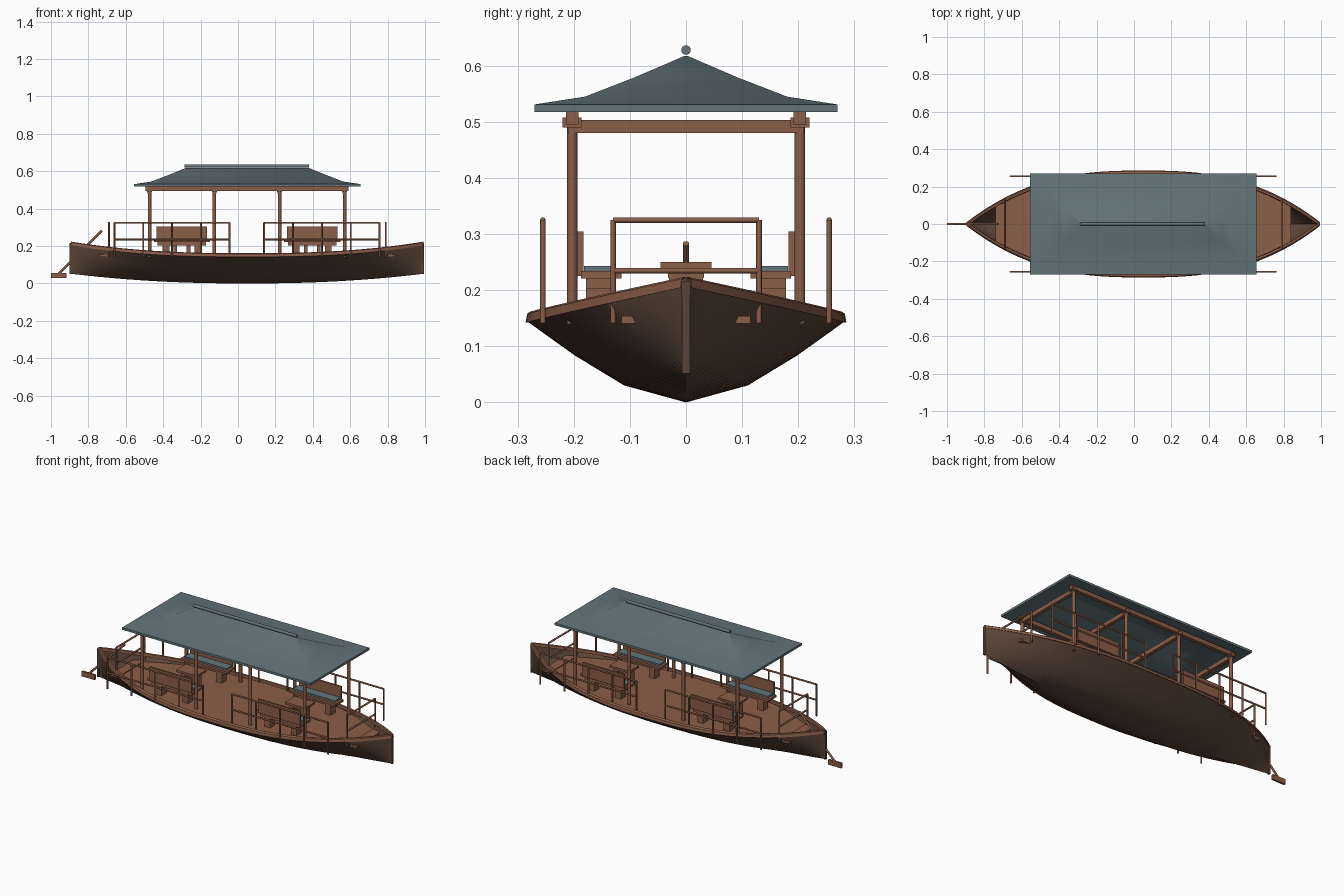
import bpy, bmesh, math
from mathutils import Vector

if "Cube" in bpy.data.objects:
    bpy.data.objects.remove(bpy.data.objects["Cube"])

def material(name, col):
    m = bpy.data.materials.new(name)
    m.diffuse_color = (*col, 1)
    m.use_nodes = True
    m.node_tree.nodes["Principled BSDF"].inputs["Base Color"].default_value = m.diffuse_color
    return m

WOOD = material("warm_wood", (0.26, 0.112, 0.065))
DARK = material("dark_hull_wood", (0.107, 0.060, 0.039))
SLATE = material("slate_blue", (0.127, 0.178, 0.195))

def finish(name, bm, mat, smooth=None):
    bmesh.ops.recalc_face_normals(bm, faces=bm.faces)
    me = bpy.data.meshes.new(name)
    bm.to_mesh(me)
    bm.free()
    me.materials.append(mat)
    ob = bpy.data.objects.new(name, me)
    bpy.context.collection.objects.link(ob)
    if smooth:
        bpy.ops.object.select_all(action='DESELECT')
        ob.select_set(True)
        bpy.context.view_layer.objects.active = ob
        bpy.ops.object.shade_smooth_by_angle(angle=math.radians(smooth))
    return ob

def add_box(bm, x, y, z):
    """Box from three (min, max) ranges."""
    vs = bmesh.ops.create_cube(bm, size=1)["verts"]
    for v in vs:
        v.co = [r[0] + (c + 0.5) * (r[1] - r[0]) for r, c in zip((x, y, z), v.co)]

def add_rod(bm, a, b, r, sides=10):
    a, b = Vector(a), Vector(b)
    d = b - a
    vs = bmesh.ops.create_cone(bm, segments=sides, radius1=r, radius2=r,
                               depth=d.length, cap_ends=True)["verts"]
    q = d.to_track_quat('Z', 'Y')
    for v in vs:
        v.co = q @ v.co + (a + b) / 2

def loft(bm, rows, closed=False):
    """Skin consecutive rows of points; returns vertex rows."""
    vr = [[bm.verts.new(p) for p in row] for row in rows]
    for r0, r1 in zip(vr, vr[1:]):
        n = len(r0)
        for i in range(n if closed else n - 1):
            j = (i + 1) % n
            bm.faces.new((r0[i], r0[j], r1[j], r1[i]))
    return vr

# Hull shape rules
CX, HALF = 0.05, 0.943
def beam(t): return 0.008 + 0.275 * (1 - abs(t) ** 2.65)
def sheer(t): return 0.152 + 0.062 * abs(t) ** 2.5
def keel(t): return 0.052 * abs(t) ** 2.2
SECTION = [(0, 0), (0.39, 0.2), (0.70, 0.55), (1, 0.95), (0.985, 1)]

def section(t):
    b, k, s = beam(t), keel(t), sheer(t)
    half = [(b * fy, k + (s - k) * fz) for fy, fz in SECTION]
    return [(-y, z) for y, z in reversed(half[1:])] + half

def width_at(t, z):
    half = section(t)[4:]
    for (y0, z0), (y1, z1) in zip(half, half[1:]):
        if z0 <= z <= z1:
            return y0 + (y1 - y0) * (z - z0) / (z1 - z0)
    return half[-1][0]

STATIONS = [math.sin(math.pi * (i / 40 - 0.5)) for i in range(41)]

# Hull shell with closed ends
bm = bmesh.new()
rows = loft(bm, [[(CX + HALF * t, y, z) for y, z in section(t)] for t in STATIONS])
for row in (rows[0], rows[-1]):
    bm.faces.new(row)
finish("hull", bm, DARK, 40)

# Gunwale rails and stem posts
bm = bmesh.new()
for s in (-1, 1):
    rows = []
    for t in STATIONS:
        b, z = beam(t), sheer(t)
        prof = [(b + 0.003, z - 0.010), (b, z + 0.006), (b - 0.006, z + 0.010),
                (b - 0.018, z + 0.009), (b - 0.020, z - 0.006)]
        rows.append([(CX + HALF * t, s * max(y, 0.001), zz) for y, zz in prof])
    for row in [r for r in (loft(bm, rows, True)[i] for i in (0,))]:
        bm.faces.new(row)
finish("gunwale", bm, WOOD, 40)
bm = bmesh.new()
for s in (-1, 1):
    x = CX + s * HALF
    add_box(bm, (x - 0.008, x + 0.002), (-0.007, 0.007), (0.052, 0.216))
finish("stem_posts", bm, DARK)

# Deck
DECK = 0.149
bm = bmesh.new()
rows = []
for i in range(33):
    x = -0.74 + 1.58 * i / 32
    w = width_at((x - CX) / HALF, DECK) - 0.002
    rows.append([(x, -w, DECK), (x, w, DECK)])
loft(bm, rows)
finish("deck", bm, WOOD)
bm = bmesh.new()
for x in (-0.74, 0.785):
    add_box(bm, (x, x + 0.055), (-0.115, 0.115), (DECK - 0.008, DECK + 0.005))
finish("end_planks", bm, WOOD)

# Roof: hipped, slightly concave shell
bm = bmesh.new()
PROFILE = [(0.605, 0.27, 0.531), (0.513, 0.18, 0.545), (0.422, 0.09, 0.580), (0.33, 0.004, 0.617)]
def ring(hx, hy, z):
    return [(CX + a * hx, b * hy, z) for a, b in ((-1, -1), (1, -1), (1, 1), (-1, 1))]
outer = [ring(*p) for p in PROFILE]
inner = [ring(x, y, z - 0.013) for x, y, z in PROFILE]
rows = loft(bm, list(reversed(inner)) + outer, True)
bm.faces.new(rows[0])
bm.faces.new(rows[-1])
finish("roof", bm, SLATE, 50)
bm = bmesh.new()
add_rod(bm, (-0.285, 0, 0.628), (0.38, 0, 0.628), 0.0085, 16)
finish("ridge_pole", bm, SLATE, 40)

# Roof posts and beams
POSTS = [-0.473, -0.126, 0.222, 0.57]
posts, beams = bmesh.new(), bmesh.new()
for x in POSTS:
    for s in (-1, 1):
        add_rod(posts, (x, s * 0.203, 0.14), (x, s * 0.203, 0.50), 0.0095, 14)
        add_box(beams, (x - 0.013, x + 0.013), (s * 0.203 - 0.017, s * 0.203 + 0.017), (0.490, 0.508))
    add_box(beams, (x - 0.010, x + 0.010), (-0.21, 0.21), (0.480, 0.503))
for s in (-1, 1):
    add_box(beams, (-0.495, 0.59), (s * 0.203 - 0.011, s * 0.203 + 0.011), (0.495, 0.519))
finish("roof_posts", posts, WOOD, 40)
finish("roof_beams", beams, WOOD)

# Railings
def railing(name, a, b, n):
    a, b = Vector(a), Vector(b)
    bm = bmesh.new()
    for i in range(n):
        p = a.lerp(b, i / (n - 1))
        add_rod(bm, (p.x, p.y, 0.142), (p.x, p.y, 0.325), 0.005, 8)
    for z in (0.235, 0.325):
        add_rod(bm, (a.x, a.y, z), (b.x, b.y, z), 0.005, 8)
    finish(name, bm, WOOD, 50)

for s, side in ((-1, "front"), (1, "back")):
    railing("left_railing_" + side, (-0.66, s * 0.255, 0), (-0.045, s * 0.255, 0), 5)
    railing("right_railing_" + side, (0.14, s * 0.255, 0), (0.757, s * 0.255, 0), 5)
railing("left_end_railing", (-0.69, -0.13, 0), (-0.69, 0.13, 0), 2)
railing("right_end_railing", (0.79, -0.13, 0), (0.79, 0.13, 0), 2)

# Benches with cushions, and tables
wood, cushion, table = bmesh.new(), bmesh.new(), bmesh.new()
def side_range(s, lo, hi): return tuple(sorted((s * lo, s * hi)))
for cx in (-0.30, 0.397):
    for s in (-1, 1):
        add_box(wood, (cx - 0.15, cx + 0.15), side_range(s, 0.115, 0.187), (0.221, 0.234))
        add_box(wood, (cx - 0.135, cx + 0.135), side_range(s, 0.183, 0.193), (0.225, 0.305))
        for d in (-0.085, 0.085):
            add_box(wood, (cx + d - 0.018, cx + d + 0.018), side_range(s, 0.133, 0.178), (DECK, 0.222))
        add_box(wood, (cx - 0.13, cx + 0.13), side_range(s, 0.133, 0.178), (0.203, 0.222))
        add_box(cushion, (cx - 0.135, cx + 0.135), side_range(s, 0.130, 0.182), (0.234, 0.243))
    add_box(table, (cx - 0.065, cx + 0.065), (-0.045, 0.045), (0.238, 0.250))
    add_box(table, (cx - 0.045, cx + 0.045), (-0.032, 0.032), (0.222, 0.239))
    for d in (-0.035, 0.035):
        add_box(table, (cx + d - 0.01, cx + d + 0.01), (-0.03, 0.03), (DECK, 0.224))
finish("benches", wood, WOOD)
finish("bench_cushions", cushion, SLATE)
finish("tables", table, WOOD)

# Steering oar
bm = bmesh.new()
add_rod(bm, (-0.727, 0, 0.283), (-0.965, 0, 0.045), 0.006, 10)
add_box(bm, (-1.0, -0.917), (-0.006, 0.006), (0.028, 0.057))
finish("steering_oar", bm, WOOD, 40)
